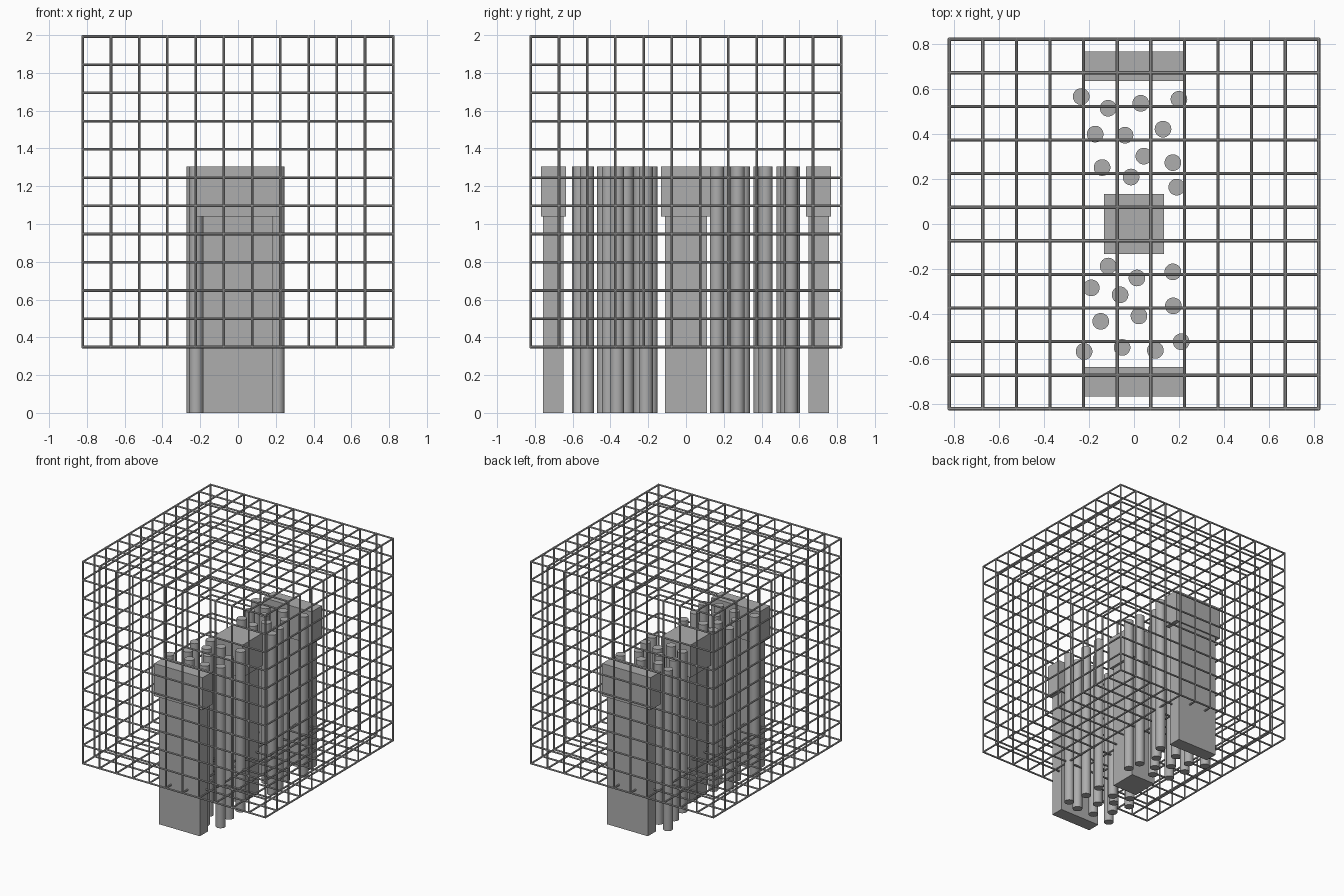
import bpy, bmesh, math
from mathutils import Matrix, Vector

if "Cube" in bpy.data.objects:
    bpy.data.objects.remove(bpy.data.objects["Cube"])


def material(name, c):
    m = bpy.data.materials.new(name)
    m.diffuse_color = (c, c, c, 1)
    m.use_nodes = True
    m.node_tree.nodes["Principled BSDF"].inputs["Base Color"].default_value = m.diffuse_color
    return m


GREY = material("concrete grey", 0.42)
TOP = 1.305      # common top of all posts
CAP = 1.04       # underside of the wider caps


def finish(name, bm, smooth=False):
    me = bpy.data.meshes.new(name)
    bm.to_mesh(me)
    bm.free()
    me.materials.append(GREY)
    ob = bpy.data.objects.new(name, me)
    bpy.context.collection.objects.link(ob)
    if smooth:
        bpy.context.view_layer.objects.active = ob
        ob.select_set(True)
        bpy.ops.object.shade_smooth_by_angle(angle=math.radians(40))
        ob.select_set(False)
    return ob


def add_box(bm, lo, hi):
    lo, hi = Vector(lo), Vector(hi)
    m = Matrix.Translation((lo + hi) / 2) @ Matrix.Diagonal((*(hi - lo), 1))
    bmesh.ops.create_cube(bm, size=1, matrix=m)


def capped_pier(name, y, shaft, cap):
    """Rectangular shaft with a wider block on top; sizes are half extents."""
    bm = bmesh.new()
    add_box(bm, (-shaft[0], y - shaft[1], 0), (shaft[0], y + shaft[1], CAP))
    add_box(bm, (-cap[0], y - cap[1], CAP), (cap[0], y + cap[1], TOP))
    finish(name, bm)


# Two end slabs and the central pier
capped_pier("front_slab", -0.702, (0.185, 0.054), (0.218, 0.066))
capped_pier("back_slab", 0.702, (0.185, 0.054), (0.218, 0.066))
capped_pier("central_pier", 0, (0.112, 0.112), (0.133, 0.133))

# Scattered round posts
POSTS = [(-.235, .567), (-.115, .515), (.03, .537), (.2, .555), (-.173, .4),
         (-.04, .395), (.129, .422), (.044, .302), (-.142, .251), (-.013, .209),
         (.173, .273), (.19, .164), (-.115, -.187), (.013, -.24), (.173, -.213),
         (-.19, -.284), (-.062, -.315), (.175, -.364), (-.148, -.433),
         (.022, -.409), (-.222, -.567), (-.053, -.549), (.095, -.562), (.21, -.524)]
bm = bmesh.new()
for x, y in POSTS:
    bmesh.ops.create_cone(bm, cap_ends=True, segments=32, radius1=0.037, radius2=0.037,
                          depth=TOP, matrix=Matrix.Translation((x, y, TOP / 2)))
finish("round_posts", bm, smooth=True)

# Cubic cage: bars along each axis at every grid point of the perimeter
N, HALF, R = 11, 0.822, 0.007
CENTRE = Vector((0, 0, 2 - HALF - R))
TURN = {0: Matrix.Rotation(math.pi / 2, 4, 'Y'),
        1: Matrix.Rotation(math.pi / 2, 4, 'X'),
        2: Matrix.Identity(4)}
bm = bmesh.new()
for axis in range(3):
    u, v = [a for a in range(3) if a != axis]
    for i in range(N + 1):
        for j in range(N + 1):
            if i not in (0, N) and j not in (0, N):
                continue
            p = CENTRE.copy()
            p[u] += HALF * (2 * i / N - 1)
            p[v] += HALF * (2 * j / N - 1)
            bmesh.ops.create_cone(bm, cap_ends=True, segments=8, radius1=R, radius2=R,
                                  depth=2 * HALF + R,
                                  matrix=Matrix.Translation(p) @ TURN[axis])
finish("cage", bm, smooth=True)
